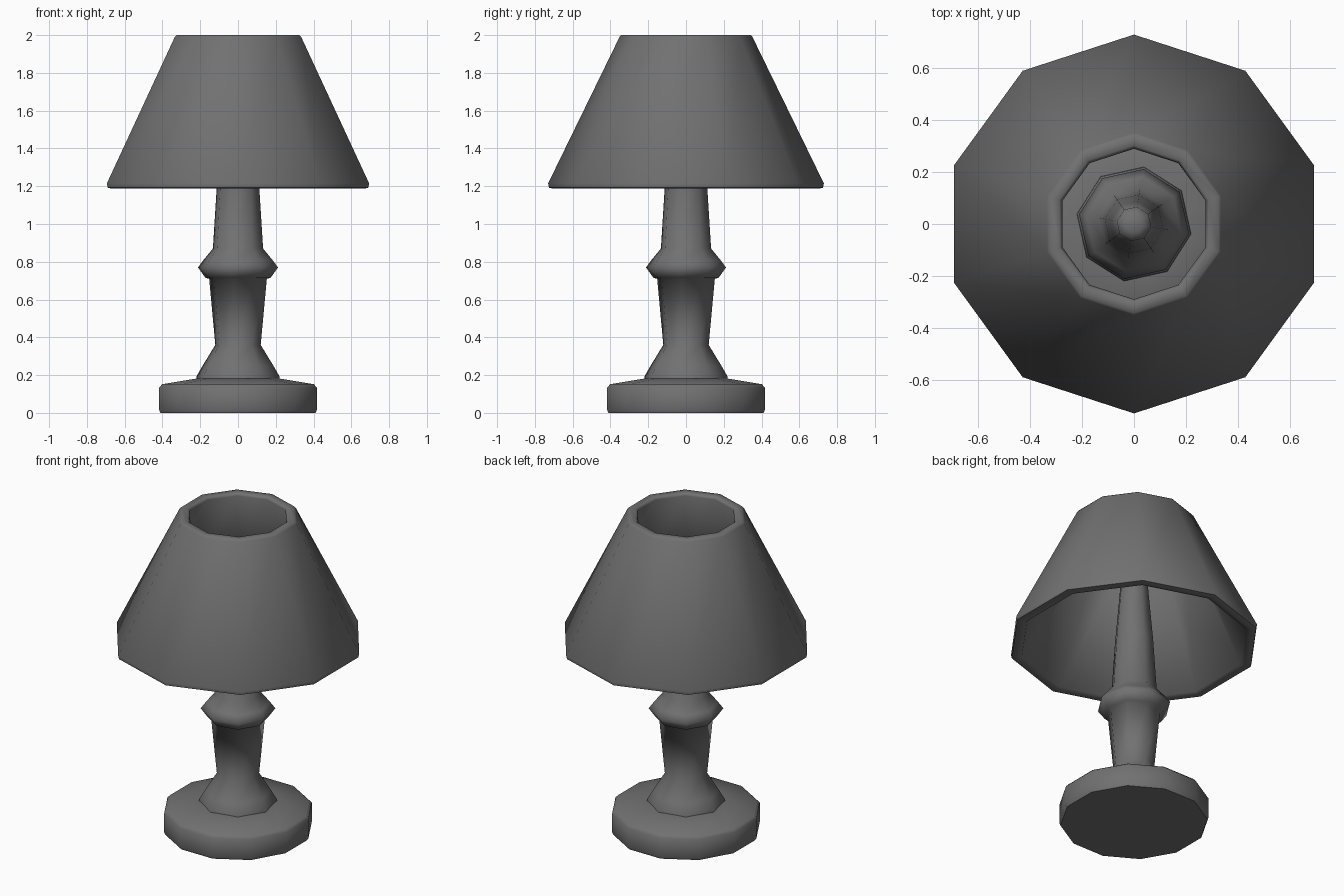
import bpy, bmesh, math

if "Cube" in bpy.data.objects:
    bpy.data.objects.remove(bpy.data.objects["Cube"])

grey = bpy.data.materials.new("dark grey")
grey.diffuse_color = (0.165, 0.165, 0.165, 1)
grey.use_nodes = True
grey.node_tree.nodes["Principled BSDF"].inputs["Base Color"].default_value = grey.diffuse_color


def lathe(name, profile, sides, turn, ring=False, smooth=62):
    """Spin an (r, z) profile around z; a ring closes on itself, otherwise ends are capped."""
    bm = bmesh.new()
    rows = []
    for r, z in profile:
        rows.append([bm.verts.new((r * math.cos(turn + math.tau * i / sides),
                                   r * math.sin(turn + math.tau * i / sides), z))
                     for i in range(sides)])
    pairs = list(zip(rows, rows[1:]))
    if ring:
        pairs.append((rows[-1], rows[0]))
    else:
        bm.faces.new(rows[0][::-1])
        bm.faces.new(rows[-1])
    for a, b in pairs:
        for i in range(sides):
            j = (i + 1) % sides
            bm.faces.new((a[i], a[j], b[j], b[i]))
    bmesh.ops.recalc_face_normals(bm, faces=bm.faces)
    mesh = bpy.data.meshes.new(name)
    bm.to_mesh(mesh)
    bm.free()
    mesh.materials.append(grey)
    obj = bpy.data.objects.new(name, mesh)
    bpy.context.collection.objects.link(obj)
    bpy.ops.object.select_all(action='DESELECT')
    obj.select_set(True)
    bpy.context.view_layer.objects.active = obj
    bpy.ops.object.shade_smooth_by_angle(angle=math.radians(smooth))
    return obj


# Round foot with a gently rising top
lathe("base", [(0.425, 0), (0.432, 0.015), (0.432, 0.135), (0.415, 0.152), (0.22, 0.183)],
      12, math.radians(15))

# Turned stem: flared collar, lower column, knob and tapering upper column
lathe("stem", [(0.225, 0.17), (0.222, 0.195), (0.19, 0.25), (0.122, 0.36),
               (0.155, 0.71), (0.175, 0.715), (0.215, 0.77), (0.185, 0.81),
               (0.135, 0.87), (0.114, 1.2), (0.088, 1.5), (0.067, 1.76), (0.035, 1.78)],
      8, math.radians(-10), smooth=75)

# Hollow ten-sided shade, a vertex facing front and back
lathe("lampshade", [(0.7, 1.187), (0.725, 1.192), (0.73, 1.215), (0.352, 1.99), (0.343, 2.0),
                    (0.302, 2.0), (0.29, 1.985), (0.665, 1.195)],
      10, math.radians(90), ring=True)
